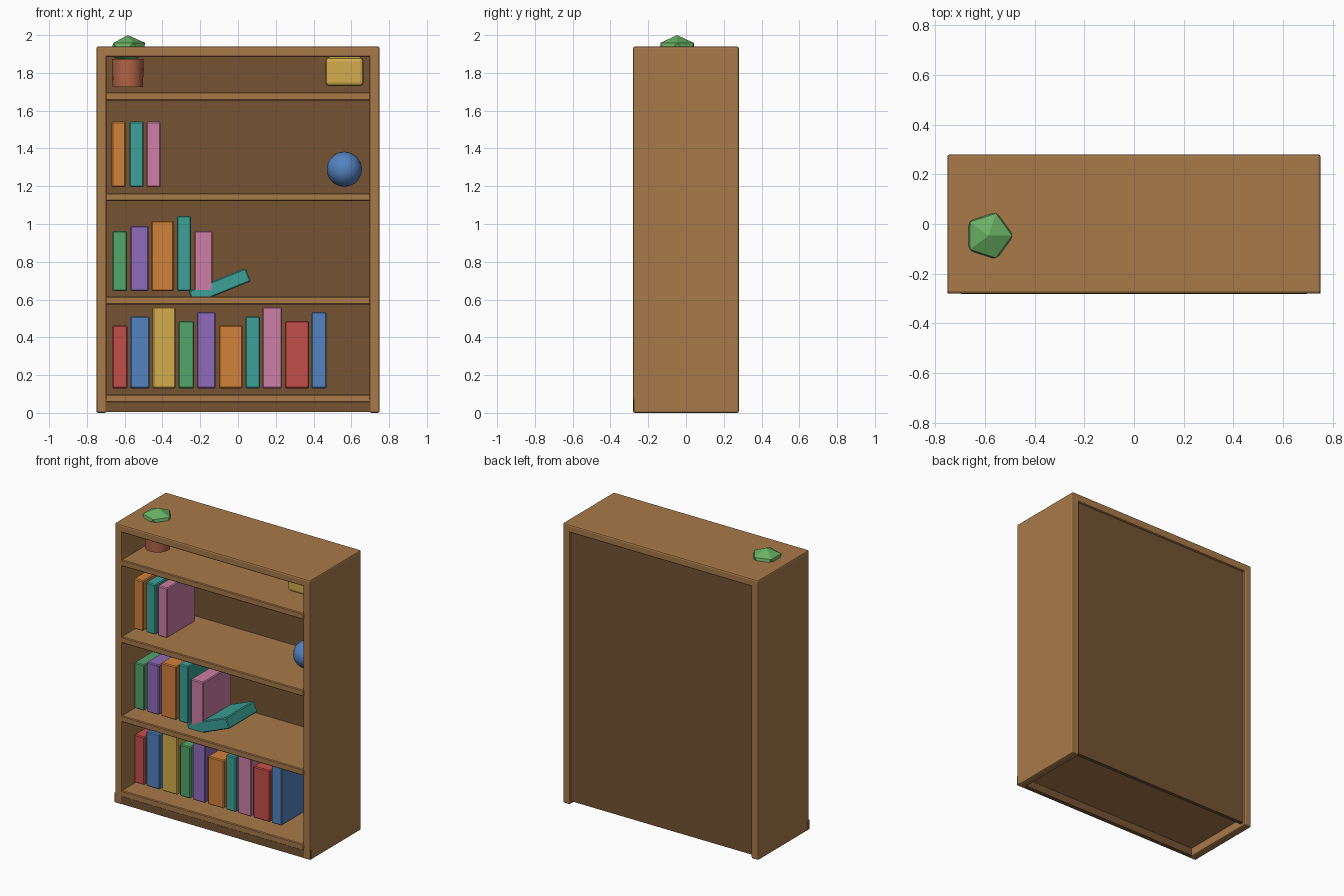
import bpy, math

if "Cube" in bpy.data.objects:
    bpy.data.objects.remove(bpy.data.objects["Cube"])

def material(name, rgb):
    m = bpy.data.materials.new(name)
    m.diffuse_color = (*[(c / 255) ** 2.2 for c in rgb], 1)
    m.use_nodes = True
    m.node_tree.nodes["Principled BSDF"].inputs["Base Color"].default_value = m.diffuse_color
    return m

MATS = {n: material(n, c) for n, c in {
    "wood": (166, 121, 75), "dark_wood": (116, 84, 54), "red": (196, 80, 76),
    "blue": (84, 130, 190), "yellow": (210, 172, 78), "green": (84, 164, 106),
    "purple": (142, 106, 186), "orange": (208, 128, 60), "teal": (62, 160, 150),
    "pink": (204, 126, 164), "clay": (176, 100, 72), "leaf": (106, 176, 100)}.items()}

def finish(name, mat, bevel=0, segments=1):
    ob = bpy.context.object
    ob.name = name
    ob.data.materials.append(MATS[mat])
    if bevel:
        b = ob.modifiers.new("bevel", 'BEVEL')
        b.width, b.segments = bevel, segments
    return ob

def box(name, x, y, z, mat, bevel=0, segments=1, tilt=0):
    """Box from (min, max) ranges on each axis, tilted about y."""
    bpy.ops.mesh.primitive_cube_add(size=1, location=[(a + b) / 2 for a, b in (x, y, z)])
    ob = bpy.context.object
    ob.scale = [b - a for a, b in (x, y, z)]
    bpy.ops.object.transform_apply(location=False, rotation=False, scale=True)
    ob.rotation_euler.y = tilt
    return finish(name, mat, bevel, segments)

# Carcass
for side, s in (("left", -1), ("right", 1)):
    box(side + "_panel", sorted((s * 0.695, s * 0.75)), (-0.28, 0.28), (0, 1.94), "wood", 0.01, 2)
box("top_board", (-0.75, 0.75), (-0.28, 0.28), (1.885, 1.94), "wood", 0.01, 2)
box("back_panel", (-0.7, 0.7), (0.24, 0.265), (0.02, 1.9), "dark_wood")
box("kick_board", (-0.75, 0.75), (-0.279, -0.25), (0.005, 0.07), "dark_wood")

# Shelves with front lips
for i, z in enumerate((0.098, 0.617, 1.165, 1.698)):
    box(f"shelf_{i + 1}", (-0.7, 0.7), (-0.265, 0.245), (z - 0.04, z), "wood", 0.005)
    box(f"shelf_lip_{i + 1}", (-0.7, 0.7), (-0.281, -0.255), (z - 0.043, z), "wood", 0.005)

# Upright books: left, right, top, colour
ROWS = [
    (0.13, [(-.664, -.585, .463, "red"), (-.571, -.468, .51, "blue"), (-.452, -.331, .56, "yellow"),
            (-.315, -.233, .487, "green"), (-.217, -.119, .534, "purple"), (-.10, .024, .463, "orange"),
            (.04, .116, .51, "teal"), (.13, .233, .56, "pink"), (.249, .376, .487, "red"),
            (.389, .468, .534, "blue")]),
    (0.645, [(-.664, -.587, .963, "green"), (-.569, -.474, .99, "purple"), (-.458, -.341, 1.016, "orange"),
             (-.323, -.249, 1.042, "teal"), (-.23, -.135, .963, "pink")]),
    (1.195, [(-.669, -.595, 1.542, "orange"), (-.574, -.5, 1.542, "teal"), (-.484, -.41, 1.542, "pink")]),
]
DEPTH = (-0.19, 0.12)
for r, (base, books) in enumerate(ROWS):
    for i, (x0, x1, top, col) in enumerate(books):
        box(f"book_{r + 1}_{i + 1}", (x0, x1), DEPTH, (base, top), col, 0.006)

# Fallen book
box("fallen_book", (-0.26, 0.066), DEPTH, (0.633, 0.708), "teal", 0.006, tilt=-math.radians(22))

# Ball
bpy.ops.mesh.primitive_uv_sphere_add(segments=16, ring_count=10, radius=0.093, location=(0.563, -0.04, 1.29))
finish("ball", "blue")
bpy.ops.object.shade_smooth_by_angle(angle=math.radians(40))

# Storage box
box("storage_box", (0.463, 0.665), (-0.12, 0.05), (1.73, 1.883), "yellow", 0.02, 2)

# Plant pot and plant poking through the top
bpy.ops.mesh.primitive_cone_add(vertices=16, radius1=0.08, radius2=0.084, depth=0.147, location=(-0.583, -0.047, 1.8))
finish("plant_pot", "clay")
bpy.ops.object.shade_smooth_by_angle(angle=math.radians(40))
bpy.ops.mesh.primitive_ico_sphere_add(subdivisions=1, radius=0.105, location=(-0.584, -0.047, 1.925))
bpy.context.object.scale.z = 0.075 / 0.105
finish("plant", "leaf")
